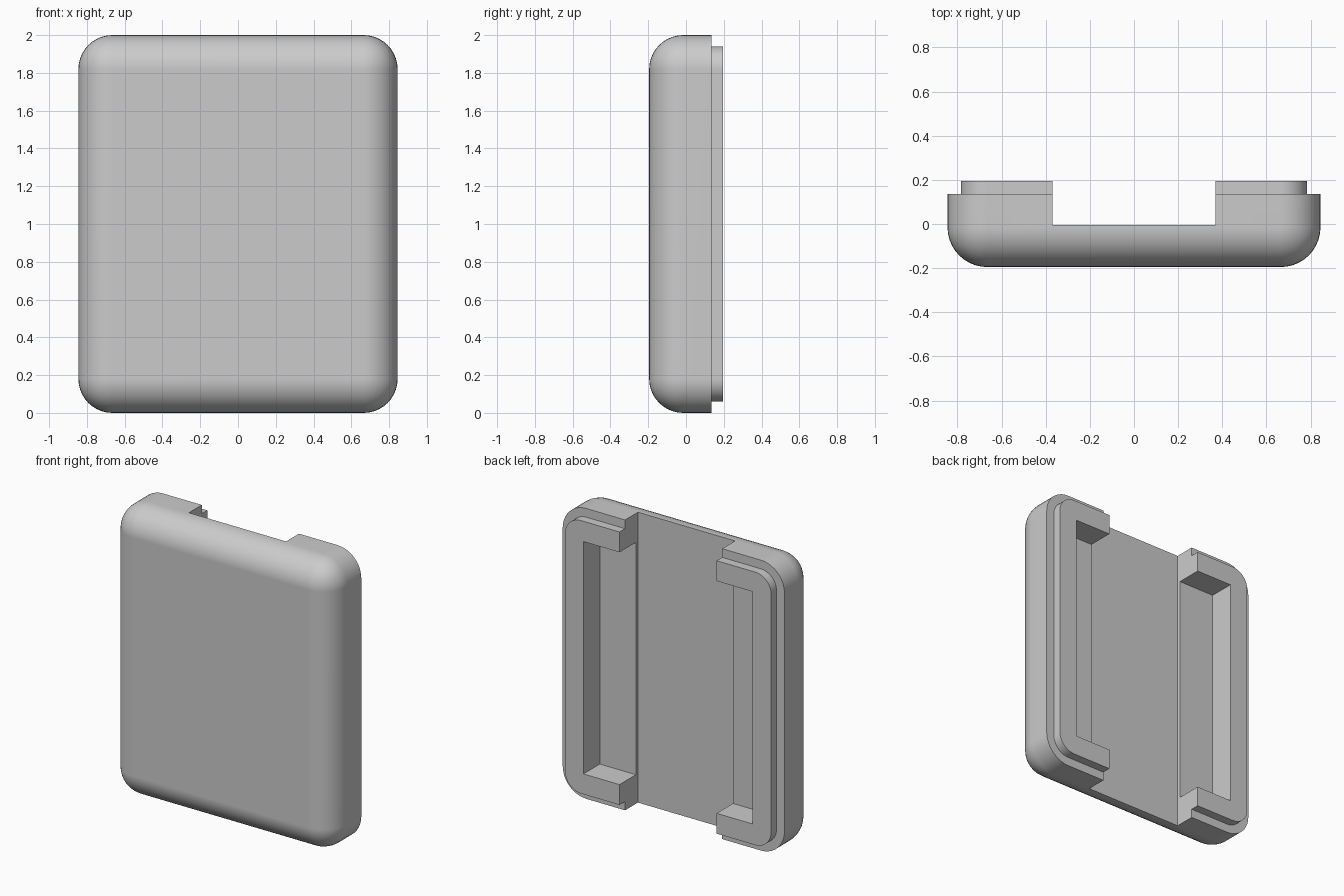
import bpy, bmesh, math

cube = bpy.data.objects.get("Cube")
if cube:
    bpy.data.objects.remove(cube)

CHANNEL = 0.37      # half width of the open channel
BACK = 0.195        # half of the total depth
RADIUS = 0.18       # outer corner rounding
INSET = 0.06        # step from shell rim to lip

grey = bpy.data.materials.new("plain_grey")
grey.use_nodes = True
grey.diffuse_color = (0.6, 0.6, 0.6, 1)
grey.node_tree.nodes["Principled BSDF"].inputs["Base Color"].default_value = (0.6, 0.6, 0.6, 1)


def box(name, low, high, radius=0, round_front=False):
    """Box between two corners; rounds the depth edges and optionally the front rim."""
    bm = bmesh.new()
    bmesh.ops.create_cube(bm, size=1)
    for v in bm.verts:
        v.co = [h if c > 0 else l for c, l, h in zip(v.co, low, high)]
    if radius:
        def chosen(e):
            a, b = (v.co.y for v in e.verts)
            return abs(a - b) > 0.01 or (round_front and max(a, b) < low[1] + 0.01)
        bmesh.ops.bevel(bm, geom=[e for e in bm.edges if chosen(e)], offset=radius,
                        segments=10, profile=0.5, affect='EDGES')
    mesh = bpy.data.meshes.new(name)
    bm.to_mesh(mesh)
    bm.free()
    mesh.materials.append(grey)
    obj = bpy.data.objects.new(name, mesh)
    bpy.context.collection.objects.link(obj)
    return obj


def combine(target, other, operation):
    """Apply a boolean with a helper object, then drop the helper."""
    other.hide_render = True
    mod = target.modifiers.new(operation.lower(), 'BOOLEAN')
    mod.operation = operation
    mod.solver = 'EXACT'
    mod.object = other
    bpy.context.view_layer.objects.active = target
    bpy.ops.object.modifier_apply(modifier=mod.name)
    bpy.data.objects.remove(other)


# Shell with rounded front rim
shell = box("half_shell", (-0.845, -BACK, 0), (0.845, 0.135, 2), RADIUS, True)

# Raised lip around the back
lip = box("lip", (-0.845 + INSET, 0.06, INSET), (0.845 - INSET, BACK, 2 - INSET), RADIUS - INSET)
combine(shell, lip, 'UNION')

# Rectangular pocket behind the lip, then the slightly deeper full-height channel
combine(shell, box("pocket_cutter", (-0.645, 0.017, 0.2), (0.645, 0.4, 1.8)), 'DIFFERENCE')
combine(shell, box("channel_cutter", (-CHANNEL, -0.005, -0.2), (CHANNEL, 0.4, 2.2)), 'DIFFERENCE')

# Smooth the rounding, keep hard edges and flat faces
bpy.ops.object.select_all(action='DESELECT')
shell.select_set(True)
bpy.context.view_layer.objects.active = shell
bpy.ops.object.shade_smooth_by_angle(angle=math.radians(30))
weighted = shell.modifiers.new("flat_normals", 'WEIGHTED_NORMAL')
weighted.keep_sharp = True
